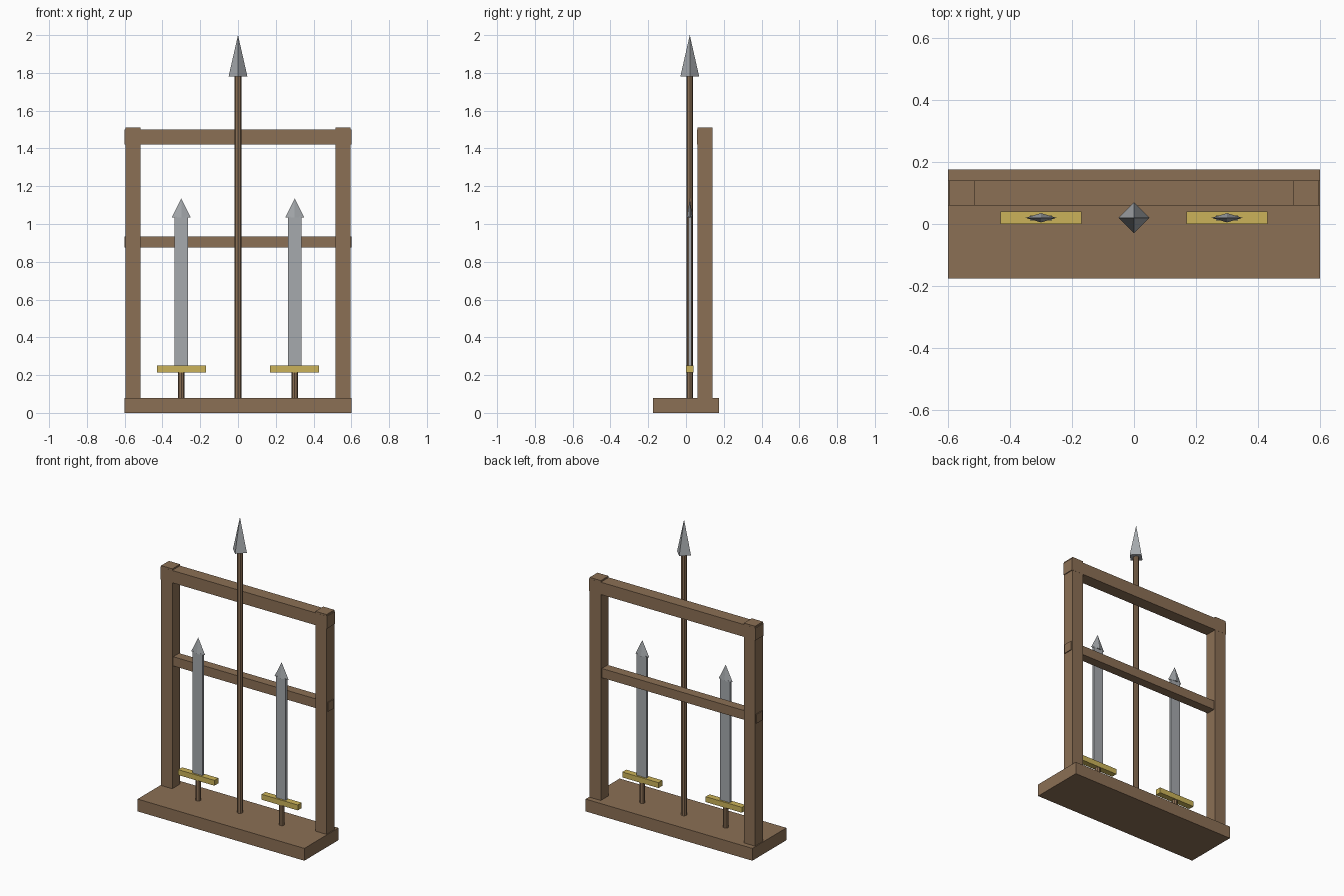
import bpy
from math import pi

if "Cube" in bpy.data.objects:
    bpy.data.objects.remove(bpy.data.objects["Cube"])


def material(name, rgb):
    m = bpy.data.materials.new(name)
    m.diffuse_color = (*rgb, 1)
    m.use_nodes = True
    m.node_tree.nodes["Principled BSDF"].inputs["Base Color"].default_value = m.diffuse_color
    return m


WOOD = material("brown wood", (0.26, 0.16, 0.09))
STEEL = material("grey steel", (0.38, 0.40, 0.42))
GOLD = material("brass", (0.60, 0.45, 0.10))


def finish(name, mat):
    o = bpy.context.object
    o.name = name
    o.data.materials.append(mat)
    return o


def box(name, mat, x, y, z):
    """Box from (min, max) ranges."""
    bpy.ops.mesh.primitive_cube_add(size=1, location=[(a + b) / 2 for a, b in (x, y, z)])
    o = finish(name, mat)
    o.scale = [b - a for a, b in (x, y, z)]
    return o


def rod(name, mat, x, y, z0, z1, r, sides, r_top=None, squash=1):
    """Upright prism or cone."""
    bpy.ops.mesh.primitive_cone_add(vertices=sides, radius1=r, radius2=r if r_top is None else r_top,
                                    depth=z1 - z0, location=(x, y, (z0 + z1) / 2))
    o = finish(name, mat)
    o.scale.y = squash
    return o


# Rack frame
box("base", WOOD, (-0.6, 0.6), (-0.175, 0.175), (0, 0.08))
for side, s in (("left", -1), ("right", 1)):
    box(side + "_post", WOOD, (s * 0.555 - 0.04, s * 0.555 + 0.04), (0.06, 0.14), (0.08, 1.51))
box("top_rail", WOOD, (-0.6, 0.6), (0.0595, 0.1405), (1.42, 1.5))
box("middle_rail", WOOD, (-0.6, 0.6), (0.07, 0.13), (0.875, 0.935))

# Spear
Y = 0.02
rod("spear_shaft", WOOD, 0, Y, 0.08, 1.78, 0.018, 8)
rod("spear_head", STEEL, 0, Y, 1.78, 2.0, 0.05, 4, 0)

# Swords
for side, x in (("left", -0.3), ("right", 0.3)):
    rod(side + "_sword_grip", WOOD, x, Y, 0.08, 0.215, 0.017, 8)
    box(side + "_sword_guard", GOLD, (x - 0.13, x + 0.13), (Y - 0.02, Y + 0.02), (0.215, 0.25))
    box(side + "_sword_blade", STEEL, (x - 0.035, x + 0.035), (Y - 0.008, Y + 0.008), (0.25, 1.04))
    rod(side + "_sword_tip", STEEL, x, Y, 1.035, 1.135, 0.05, 4, 0, 0.3)
